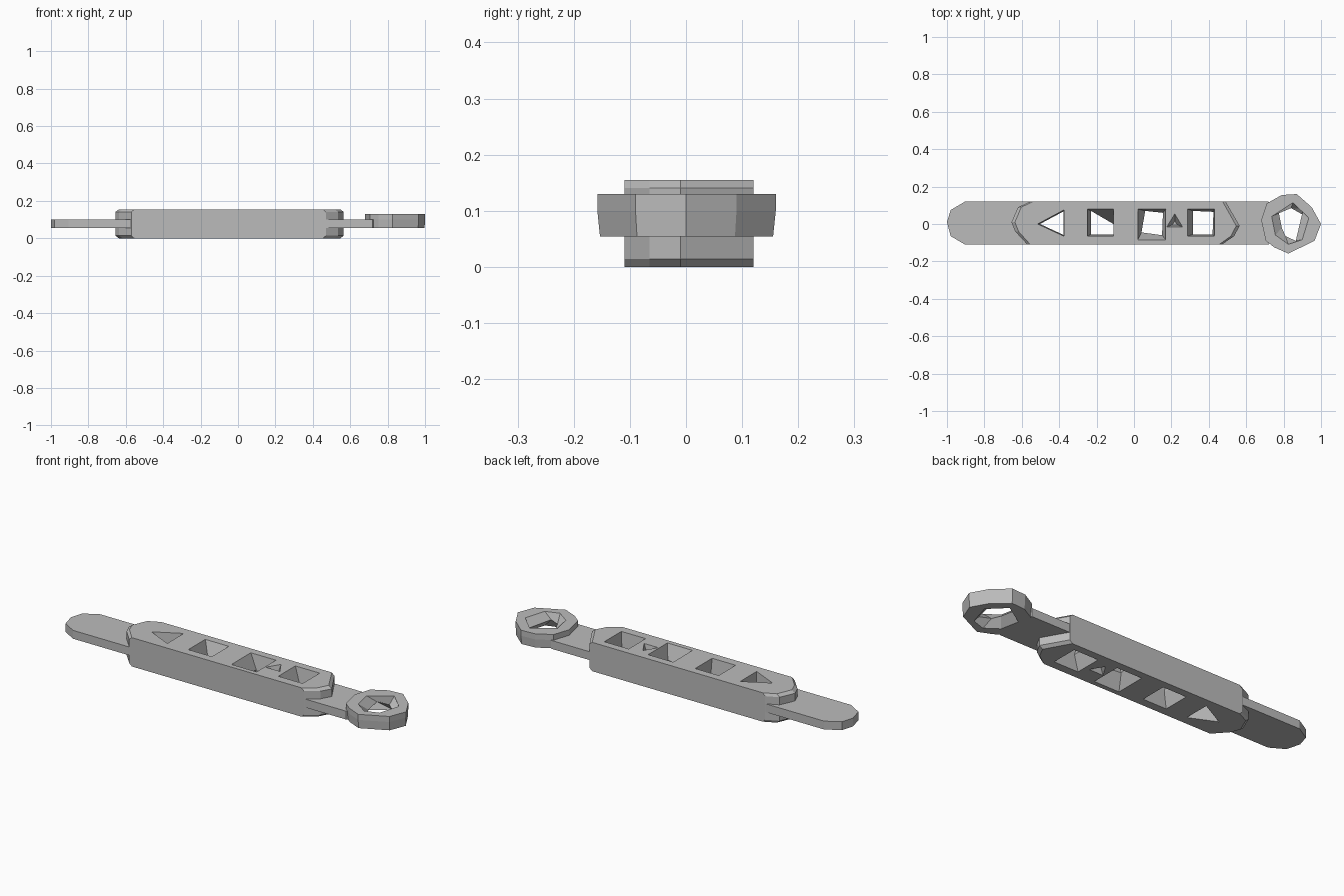
import bpy
import bmesh

cube = bpy.data.objects.get("Cube")
if cube:
    bpy.data.objects.remove(cube, do_unlink=True)

grey = bpy.data.materials.new("plain grey")
grey.use_nodes = True
colour = (0.5, 0.5, 0.5, 1)
grey.diffuse_color = colour
grey.node_tree.nodes["Principled BSDF"].inputs["Base Color"].default_value = colour


def loft(name, sections):
    """Closed solid through stacked (outline, height) sections."""
    bm = bmesh.new()
    rings = [[bm.verts.new((x, y, z)) for x, y in outline] for outline, z in sections]
    n = len(rings[0])
    for low, high in zip(rings, rings[1:]):
        for i in range(n):
            j = (i + 1) % n
            bm.faces.new((low[i], low[j], high[j], high[i]))
    bm.faces.new(rings[0])
    bm.faces.new(rings[-1])
    bmesh.ops.recalc_face_normals(bm, faces=bm.faces)
    mesh = bpy.data.meshes.new(name)
    bm.to_mesh(mesh)
    bm.free()
    mesh.materials.append(grey)
    obj = bpy.data.objects.new(name, mesh)
    bpy.context.collection.objects.link(obj)
    return obj


def combine(target, other, operation):
    mod = target.modifiers.new(operation.lower(), "BOOLEAN")
    mod.operation = operation
    mod.solver = "EXACT"
    mod.object = other
    bpy.context.view_layer.objects.active = target
    bpy.ops.object.modifier_apply(modifier=mod.name)
    bpy.data.objects.remove(other, do_unlink=True)


def scaled(outline, sx, sy, cx, cy=0):
    return [(cx + (x - cx) * sx, cy + (y - cy) * sy) for x, y in outline]


def box(x0, x1, y0, y1):
    return [(x0, y0), (x1, y0), (x1, y1), (x0, y1)]


# Thick grip with faceted ends, slightly chamfered towards the tips
grip_outline = [(-.655, .01), (-.635, -.04), (-.57, -.11), (.47, -.11), (.535, -.065),
                (.565, -.01), (.49, .12), (-.555, .12), (-.62, .09)]
tip = scaled(grip_outline, .97, 1, -.045)
bar = loft("slotted_bar", [(tip, 0), (grip_outline, .014), (grip_outline, .141), (tip, .155)])

# Thin flat tongue running through the grip
tongue_outline = [(-1, .01), (-.98, -.065), (-.905, -.109), (.72, -.109),
                  (.8, 0), (.72, .119), (-.905, .119), (-.98, .075)]
combine(bar, loft("tongue", [(tongue_outline, .055), (tongue_outline, .1)]), "UNION")

# Faceted eye at the end
eye_outline = [(.68, .02), (.705, -.09), (.75, -.125), (.825, -.158), (.965, -.09),
               (1, 0), (.95, .09), (.87, .16), (.79, .155), (.71, .11)]
eye_low = scaled(eye_outline, .985, .97, .84)
combine(bar, loft("eye", [(eye_low, .054), (eye_outline, .1), (eye_outline, .13)]), "UNION")


# Holes that narrow to a waist half way through
def cut_hole(rim, waist, low, high):
    middle = (low + high) / 2
    gap = .001
    cutter = loft("cutter", [(rim, low - gap), (waist, middle), (rim, high + gap)])
    combine(bar, cutter, "DIFFERENCE")


triangle = [(-.515, 0), (-.375, -.065), (-.375, .075)]
cut_hole(triangle, scaled(triangle, .9, .9, -.39), 0, .155)
cut_hole(box(-.25, -.11, -.065, .08),
         [(-.23, -.055), (-.11, -.055), (-.11, 0), (-.23, .07)], 0, .155)
cut_hole(box(.02, .17, -.085, .08),
         [(.04, -.045), (.15, -.06), (.155, .06), (.06, .07)], 0, .155)
cut_hole(box(.285, .43, -.065, .08),
         [(.315, -.055), (.42, -.055), (.425, .065), (.315, .07)], 0, .155)
cut_hole([(.735, .04), (.755, -.06), (.825, -.11), (.9, -.085), (.935, .03), (.85, .115)],
         [(.77, .08), (.79, -.02), (.81, -.065), (.865, -.09), (.905, .08), (.84, .085)],
         .054, .13)

# Small pointed recess on both faces
recess = [(.175, -.015), (.26, -.015), (.218, .055)]
deep = scaled(recess, .3, .3, .218, 0)
for surface, floor in ((.156, .1), (-.001, .055)):
    combine(bar, loft("recess", [(recess, surface), (deep, floor)]), "DIFFERENCE")
